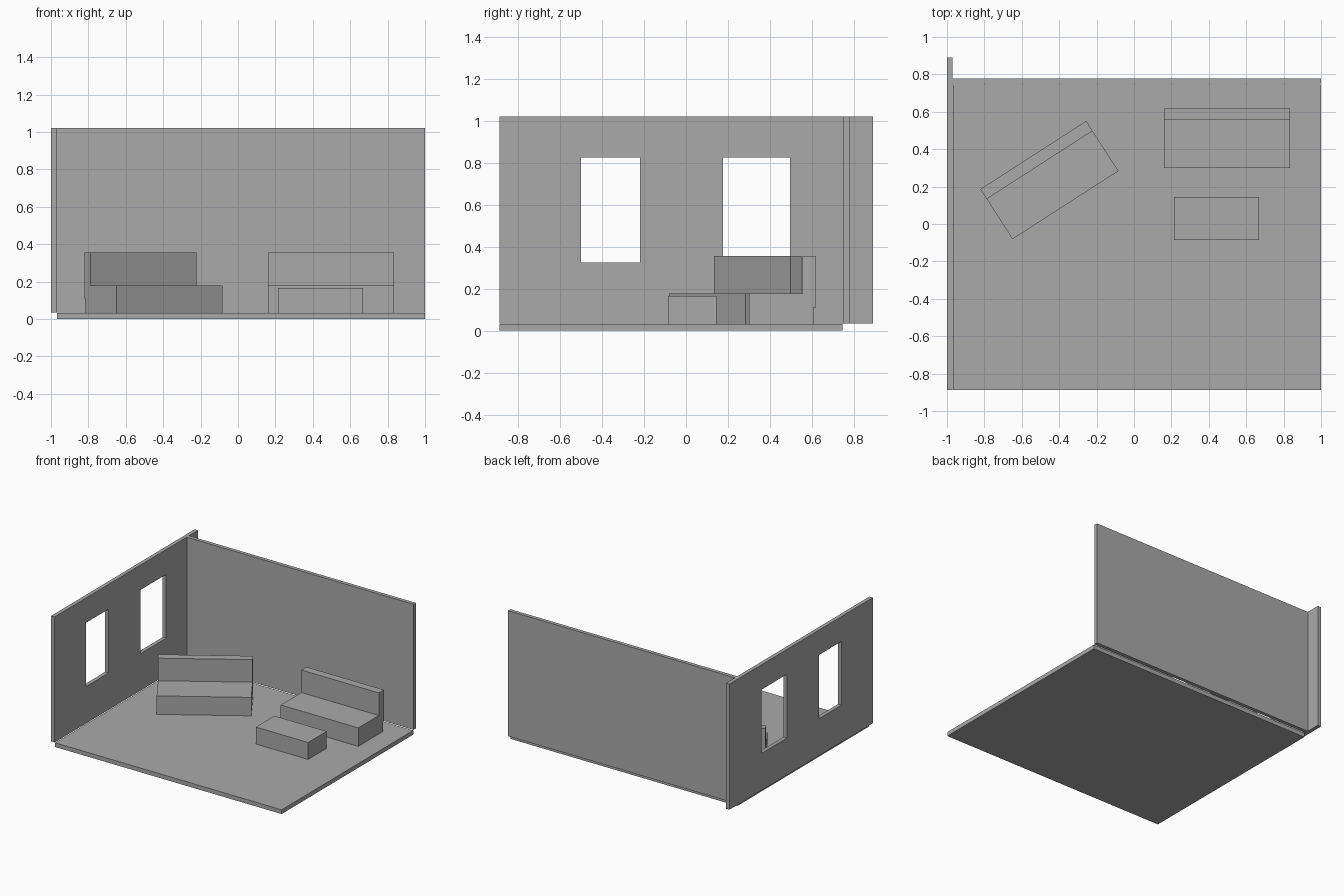
import bpy
import math
from mathutils import Matrix

if "Cube" in bpy.data.objects:
    bpy.data.objects.remove(bpy.data.objects["Cube"])

grey = bpy.data.materials.new("plain_grey")
grey.diffuse_color = (0.4, 0.4, 0.4, 1)
grey.use_nodes = True
grey.node_tree.nodes["Principled BSDF"].inputs["Base Color"].default_value = grey.diffuse_color


def prism(name, profile, axis, lo, hi):
    """Extrude a (horizontal, vertical) profile along one world axis."""
    def point(u, v, w):
        return {"x": (w, u, v), "z": (u, v, w)}[axis]
    n = len(profile)
    verts = [point(u, v, w) for w in (lo, hi) for u, v in profile]
    faces = [tuple(reversed(range(n))), tuple(range(n, 2 * n))]
    faces += [(i, (i + 1) % n, n + (i + 1) % n, n + i) for i in range(n)]
    mesh = bpy.data.meshes.new(name)
    mesh.from_pydata(verts, [], faces)
    mesh.materials.append(grey)
    obj = bpy.data.objects.new(name, mesh)
    bpy.context.collection.objects.link(obj)
    return obj


def box(name, x, y, z):
    return prism(name, [(x[0], y[0]), (x[1], y[0]), (x[1], y[1]), (x[0], y[1])], "z", *z)


FLOOR_TOP = 0.033

# Room shell
box("floor", (-0.967, 1), (-0.887, 0.745), (0, FLOOR_TOP))
box("back_wall", (-0.97, 1), (0.75, 0.779), (0.035, 1.02))
side_wall = box("side_wall", (-1, -0.97), (-0.887, 0.89), (0.035, 1.02))

# Window openings cut through the side wall
for i, span in enumerate([(-0.5, -0.22), (0.176, 0.495)]):
    cutter = box(f"window_cutter_{i + 1}", (-1.1, -0.87), span, (0.325, 0.825))
    cutter.hide_render = True
    cutter.hide_viewport = True
    cut = side_wall.modifiers.new(f"window_{i + 1}", "BOOLEAN")
    cut.operation = "DIFFERENCE"
    cut.solver = "EXACT"
    cut.object = cutter


# Sofas: one L-shaped profile with a backrest that overhangs slightly behind
def sofa(name, centre, angle):
    profile = [(-0.159, FLOOR_TOP), (0.149, FLOOR_TOP), (0.149, 0.11), (0.159, 0.11),
               (0.159, 0.355), (0.096, 0.355), (0.096, 0.178), (-0.159, 0.178)]
    obj = prism(name, profile, "x", -0.3365, 0.3365)
    obj.matrix_world = (Matrix.Translation((*centre, 0))
                        @ Matrix.Rotation(math.radians(angle), 4, "Z"))


sofa("sofa", (0.4975, 0.459), 0)
sofa("angled_sofa", (-0.4525, 0.235), 32.8)

# Low table in front of the sofa
box("coffee_table", (0.214, 0.668), (-0.085, 0.145), (FLOOR_TOP, 0.166))
